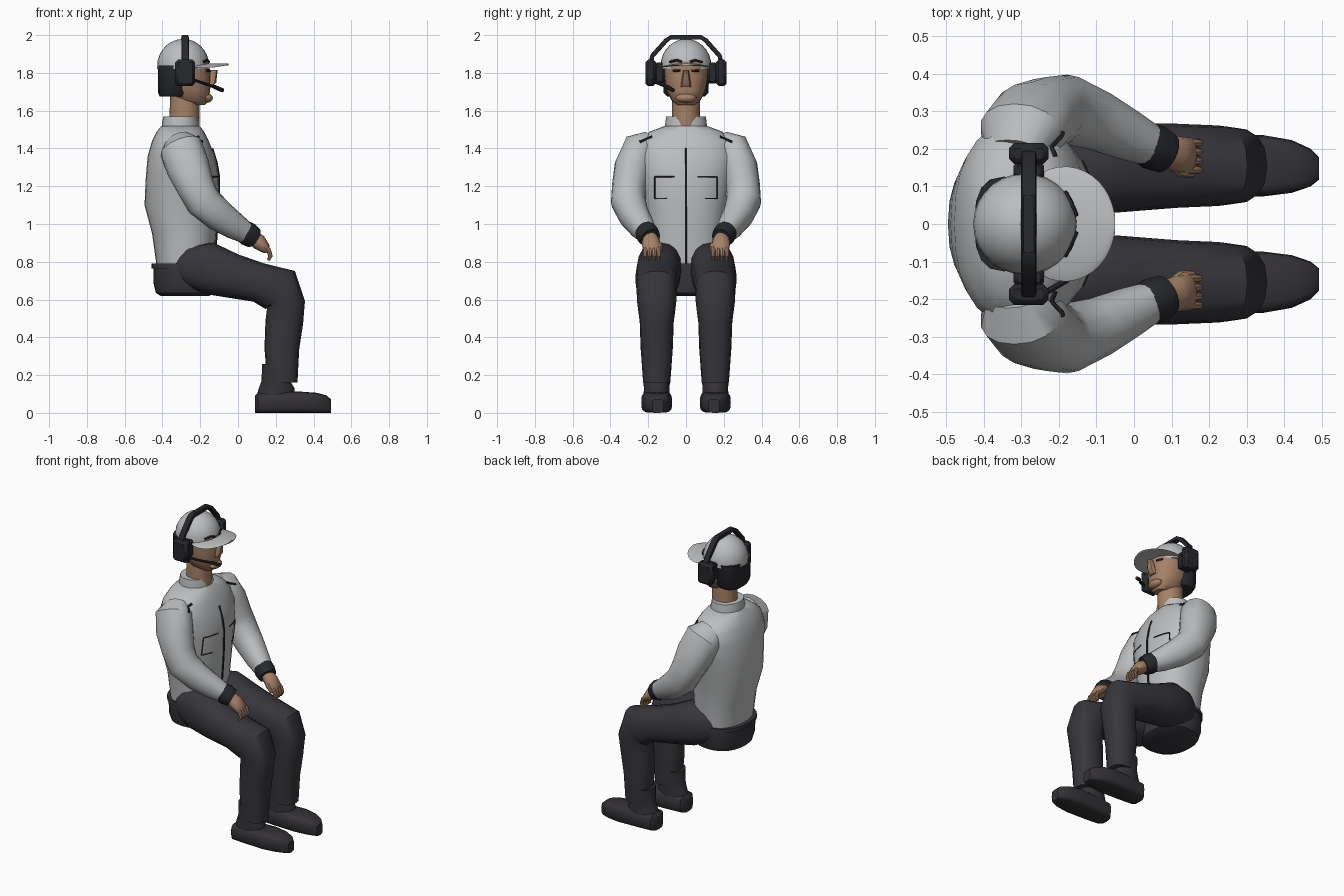
import bpy
import bmesh
from math import sin, cos, pi, sqrt, radians
from mathutils import Vector, Matrix
from mathutils.bvhtree import BVHTree

default = bpy.data.objects.get("Cube")
if default:
    bpy.data.objects.remove(default, do_unlink=True)

UP = Vector((0, 0, 1))
ACROSS = Vector((0, 1, 0))
FORWARD = Vector((1, 0, 0))
made = []


def material(name, red, green, blue):
    mat = bpy.data.materials.new(name)
    mat.use_nodes = True
    colour = (red, green, blue, 1)
    mat.diffuse_color = colour
    mat.node_tree.nodes["Principled BSDF"].inputs["Base Color"].default_value = colour
    return mat


jacket_grey = material("jacket_grey", .5, .51, .52)
trouser_dark = material("trouser_charcoal", .038, .036, .044)
boot_dark = material("boot_charcoal", .034, .031, .036)
headset_dark = material("headset_black", .02, .021, .026)
skin_tan = material("skin_tan", .38, .22, .135)


def finish(name, bm, mat):
    """Turn a bmesh into a named, coloured object."""
    bmesh.ops.recalc_face_normals(bm, faces=bm.faces)
    mesh = bpy.data.meshes.new(name)
    bm.to_mesh(mesh)
    bm.free()
    mesh.materials.append(mat)
    obj = bpy.data.objects.new(name, mesh)
    bpy.context.collection.objects.link(obj)
    made.append(obj)
    return obj


def loft(name, stations, mat, sides=16, power=2.0, axis=None, across=ACROSS, mirror=1):
    """Skin rounded rings given as (x, y, z, half width across, half depth)."""
    bm = bmesh.new()
    points = [Vector((s[0], s[1] * mirror, s[2])) for s in stations]
    rings = []
    for i, (centre, station) in enumerate(zip(points, stations)):
        after, before = points[min(i + 1, len(points) - 1)], points[max(i - 1, 0)]
        tangent = axis or (after - before).normalized()
        side = (across - tangent * across.dot(tangent)).normalized()
        depth = side.cross(tangent)
        ring = []
        for k in range(sides):
            c, s = cos(2 * pi * k / sides), sin(2 * pi * k / sides)
            u = abs(c) ** (2 / power) * (1 if c > 0 else -1)
            v = abs(s) ** (2 / power) * (1 if s > 0 else -1)
            ring.append(bm.verts.new(centre + side * u * station[3] + depth * v * station[4]))
        rings.append(ring)
    for low, high in zip(rings, rings[1:]):
        for k in range(sides):
            n = (k + 1) % sides
            bm.faces.new((low[k], low[n], high[n], high[k]))
    bm.faces.new(rings[0])
    bm.faces.new(rings[-1])
    return finish(name, bm, mat)


def block(name, centre, size, mat, bevel):
    """Box with chamfered edges."""
    bm = bmesh.new()
    place = Matrix.Translation(centre) @ Matrix.Diagonal((*size, 1))
    bmesh.ops.create_cube(bm, size=1, matrix=place)
    bmesh.ops.bevel(bm, geom=bm.edges[:], offset=bevel, segments=1, affect='EDGES')
    return finish(name, bm, mat)


def ball(name, centre, size, mat):
    bm = bmesh.new()
    place = Matrix.Translation(centre) @ Matrix.Diagonal((*size, 1))
    bmesh.ops.create_uvsphere(bm, u_segments=14, v_segments=8, radius=1, matrix=place)
    return finish(name, bm, mat)


def surface(*objects):
    """Search tree over the given parts, used to lay trim on them."""
    verts, faces = [], []
    for obj in objects:
        start = len(verts)
        verts += [v.co.copy() for v in obj.data.vertices]
        faces += [[start + i for i in p.vertices] for p in obj.data.polygons]
    return BVHTree.FromPolygons(verts, faces)


def trim(name, tree, corners, width, mat, mirror=1):
    """Thin strip through (y, z) corners, projected on the front of a surface."""
    path = []
    for (y0, z0), (y1, z1) in zip(corners, corners[1:]):
        for k in range(9):
            t = k / 8
            y, z = (y0 + (y1 - y0) * t) * mirror, z0 + (z1 - z0) * t
            hit = tree.ray_cast(Vector((1, y, z)), -FORWARD)[0]
            if hit and not (path and (hit - Vector(path[-1][:3])).length < .001):
                path.append((hit.x + .001, y, z, width, width))
    if len(path) > 1:
        loft(name, path, mat, sides=6, across=Vector((.3, .6, .7)))


# Jacket body, collar and belt
torso = loft("jacket_body", [
    (-.28, 0, .785, .19, .152), (-.285, 0, .95, .2, .17), (-.3, 0, 1.1, .225, .195),
    (-.295, 0, 1.25, .255, .193), (-.3, 0, 1.36, .275, .178), (-.305, 0, 1.44, .255, .15),
    (-.305, 0, 1.49, .19, .125), (-.305, 0, 1.52, .11, .1)],
    jacket_grey, sides=28, power=2.3, axis=UP)
loft("collar", [(-.305, 0, 1.48, .115, .1), (-.305, 0, 1.53, .11, .098),
                (-.305, 0, 1.57, .105, .09)], jacket_grey, sides=20, axis=UP)
loft("belt", [(-.282, 0, z, .2, .175) for z in (.765, .79)], trouser_dark,
     sides=28, power=2.3, axis=UP)
loft("trouser_seat", [(-.28, 0, .62, .14, .13), (-.28, 0, .635, .175, .155),
                      (-.28, 0, .68, .193, .166), (-.28, 0, .77, .195, .168)],
     trouser_dark, sides=28, power=2.3, axis=UP)

# Limbs, built once for each side
sleeves = []
for label, m in (("left", 1), ("right", -1)):
    sleeves.append(loft(label + "_sleeve", [
        (-.315, .19, 1.43, .06, .08), (-.3, .24, 1.4, .095, .115),
        (-.265, .28, 1.3, .1, .115), (-.225, .3, 1.2, .092, .1),
        (-.185, .305, 1.12, .093, .095), (-.1, .275, 1.045, .08, .085),
        (-.02, .237, .99, .068, .072), (.05, .205, .948, .054, .056)],
        jacket_grey, power=2.2, mirror=m))
    loft(label + "_cuff", [(.03, .215, .962, .058, .06), (.055, .203, .945, .062, .064),
                           (.085, .188, .925, .055, .056)], headset_dark, mirror=m)
    loft(label + "_palm", [(.07, .192, .935, .036, .034), (.11, .186, .905, .048, .042),
                           (.145, .18, .87, .05, .028), (.155, .178, .855, .042, .016)],
         skin_tan, sides=12, mirror=m)
    for f in range(4):
        y = .144 + f * .024
        loft(label + "_finger", [(.13, y, .885, .013, .014), (.162, y, .862, .012, .013),
                                 (.172, y, .83, .011, .012), (.16, y, .808, .008, .008)],
             skin_tan, sides=8, mirror=m)
    loft(label + "_thumb", [(.09, .165, .91, .016, .018), (.125, .138, .885, .014, .015),
                            (.155, .132, .855, .009, .01)], skin_tan, sides=8, mirror=m)
    loft(label + "_trouser_leg", [
        (-.305, .11, .77, .08, .085), (-.25, .125, .775, .105, .115),
        (-.16, .14, .767, .118, .138), (-.03, .15, .725, .118, .118),
        (.11, .155, .69, .112, .105), (.225, .155, .65, .107, .127),
        (.255, .155, .58, .103, .1), (.245, .155, .48, .09, .1),
        (.232, .155, .34, .085, .092), (.235, .155, .16, .072, .08)],
        trouser_dark, power=2.4, mirror=m)
    loft(label + "_boot_shaft", [
        (.195, .155, .08, .07, .1), (.205, .155, .13, .068, .095),
        (.2, .155, .17, .07, .075), (.195, .155, .26, .073, .068)],
        boot_dark, axis=UP, mirror=m)
    loft(label + "_boot", [
        (.09, .155, .045, .045, .045), (.105, .155, .053, .066, .053),
        (.2, .155, .056, .076, .056), (.34, .155, .056, .082, .056),
        (.42, .153, .053, .07, .053), (.47, .15, .046, .05, .046),
        (.492, .148, .036, .03, .036)], boot_dark, power=4, axis=FORWARD, mirror=m)

# Zip, pocket outlines and shoulder seams
chest = surface(torso)
shoulders = surface(torso, *sleeves)
trim("zip", chest, [(0, .79), (0, 1.4)], .007, headset_dark)
for label, m in (("left", 1), ("right", -1)):
    trim(label + "_pocket_line", chest,
         [(.06, 1.25), (.165, 1.25), (.165, 1.135), (.1, 1.135)], .0035, headset_dark, m)
    trim(label + "_shoulder_seam", shoulders, [(.18, 1.462), (.245, 1.435)],
         .007, headset_dark, m)

# Neck, head and face
loft("neck", [(-.285, 0, 1.52, .076, .08), (-.28, 0, 1.7, .074, .078)], skin_tan, axis=UP)
head = loft("head", [
    (-.23, 0, 1.63, .045, .055), (-.245, 0, 1.655, .078, .09), (-.262, 0, 1.71, .104, .115),
    (-.273, 0, 1.78, .116, .127), (-.28, 0, 1.86, .12, .127)],
    skin_tan, sides=20, power=2.2, axis=UP)
ball("mouth_and_chin", (-.167, 0, 1.667), (.035, .055, .026), skin_tan)
loft("nose", [(-.15, 0, 1.725, .028, .014), (-.14, 0, 1.75, .025, .025),
              (-.128, 0, 1.815, .014, .02)], skin_tan, sides=8, axis=UP)
loft("hair", [(-.345, 0, 1.675, .1, .07), (-.345, 0, 1.695, .118, .078),
              (-.345, 0, 1.84, .126, .08)], headset_dark, power=2.6, axis=UP)

# Cap dome, button and curved brim
dome = []
for k in range(8):
    a = k / 7 * 1.5
    dome.append((-.29, 0, 1.835 + .145 * sin(a), .135 * cos(a), .138 * cos(a)))
cap = loft("cap", [(-.29, 0, 1.82, .135, .138)] + dome, jacket_grey, sides=28, axis=UP)
ball("cap_button", (-.29, 0, 1.98), (.012, .012, .008), jacket_grey)
brim_path = []
for k in range(13):
    u = -.5 + 1.49 * sin(k / 12 * pi / 2)
    brim_path.append((-.185 + .136 * u, 0, 1.845, .153 * sqrt(1 - u * u), .006))
brim = loft("cap_brim", brim_path, jacket_grey, sides=20, axis=FORWARD)
for v in brim.data.vertices:
    v.co.z -= .8 * v.co.y ** 2

# Eyes and brows
face = surface(head, cap)
for label, m in (("left", 1), ("right", -1)):
    trim(label + "_eye", face, [(.028, 1.811), (.068, 1.811)], .007, headset_dark, m)
    trim(label + "_brow", face, [(.022, 1.858), (.05, 1.868), (.085, 1.858)],
         .007, headset_dark, m)

# Headset: ear cups, band and microphone
for label, m in (("left", 1), ("right", -1)):
    block(label + "_ear_cup", (-.28, m * .187, 1.8), (.105, .056, .14), headset_dark, .014)
    block(label + "_ear_cushion", (-.28, m * .14, 1.8), (.08, .05, .11), headset_dark, .01)
half = [(.185, 1.86), (.178, 1.89), (.105, 1.972), (.08, 1.988)]
band = [(-y, z) for y, z in half] + half[::-1]
loft("headband", [(-.28, y, z, .02, .012) for y, z in band], headset_dark,
     sides=8, power=5, across=FORWARD)
block("headband_pad", (-.28, 0, 1.988), (.036, .16, .024), headset_dark, .004)
loft("microphone_boom", [(-.24, -.185, 1.765, .008, .008), (-.18, -.15, 1.745, .008, .008),
                         (-.115, -.09, 1.722, .008, .008)], headset_dark, sides=8)
loft("microphone", [(-.125, -.098, 1.726, .011, .011), (-.08, -.068, 1.707, .011, .011)],
     headset_dark, sides=8)

# Smooth shading that keeps hard edges
bpy.ops.object.select_all(action='DESELECT')
for obj in made:
    obj.select_set(True)
bpy.context.view_layer.objects.active = made[0]
bpy.ops.object.shade_smooth_by_angle(angle=radians(40))
